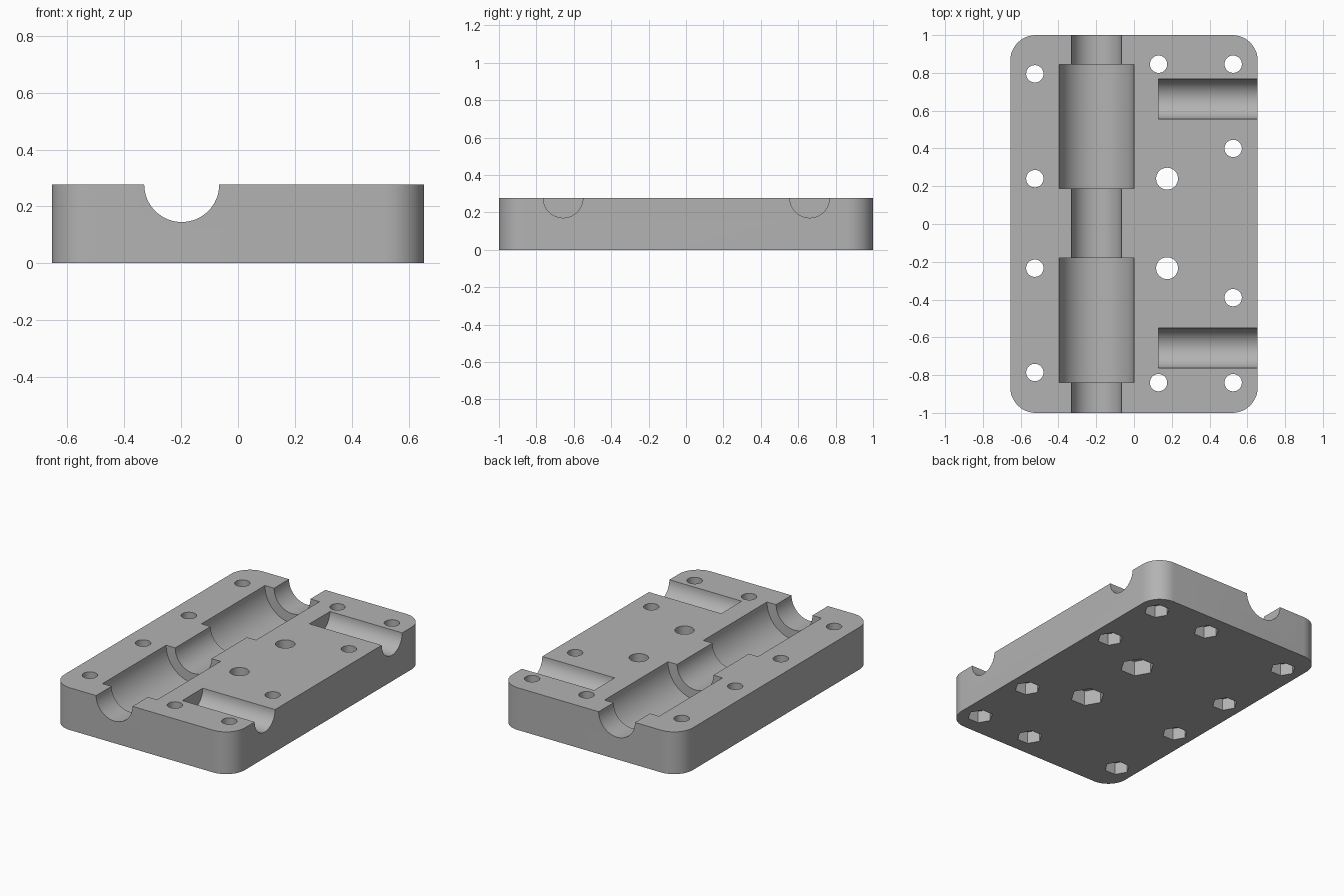
import bpy
import bmesh
import math
from mathutils import Matrix, Vector

if "Cube" in bpy.data.objects:
    bpy.data.objects.remove(bpy.data.objects["Cube"], do_unlink=True)

WIDTH, LENGTH, HEIGHT, CORNER = 1.31, 2.0, 0.277, 0.135

grey = bpy.data.materials.new("plain_grey")
grey.use_nodes = True
colour = (0.45, 0.45, 0.45, 1)
grey.diffuse_color = colour
grey.node_tree.nodes["Principled BSDF"].inputs["Base Color"].default_value = colour


def make_object(name, bm):
    bmesh.ops.recalc_face_normals(bm, faces=bm.faces)
    mesh = bpy.data.meshes.new(name)
    bm.to_mesh(mesh)
    bm.free()
    mesh.materials.append(grey)
    obj = bpy.data.objects.new(name, mesh)
    bpy.context.collection.objects.link(obj)
    return obj


def cylinder(name, start, end, radius, sides):
    """Closed cylinder running between two points."""
    start, end = Vector(start), Vector(end)
    axis = end - start
    turn = Vector((0, 0, 1)).rotation_difference(axis).to_matrix().to_4x4()
    bm = bmesh.new()
    bmesh.ops.create_cone(bm, cap_ends=True, segments=sides, radius1=radius, radius2=radius,
                          depth=axis.length, matrix=Matrix.Translation((start + end) / 2) @ turn)
    obj = make_object(name, bm)
    obj.hide_render = True
    return obj


# Block with rounded upright corners
bm = bmesh.new()
bmesh.ops.create_cube(bm, size=1, matrix=Matrix.Translation((0, 0, HEIGHT / 2))
                      @ Matrix.Diagonal((WIDTH, LENGTH, HEIGHT, 1)))
uprights = [e for e in bm.edges if abs(e.verts[0].co.z - e.verts[1].co.z) > 0.1]
bmesh.ops.bevel(bm, geom=uprights, offset=CORNER, segments=12, profile=0.5, affect='EDGES')
block = make_object("mould_block", bm)

# Long channel with two wider chambers
AXIS_X = -0.198
cutters = [cylinder("channel_cutter", (AXIS_X, -1.1, HEIGHT), (AXIS_X, 1.1, HEIGHT), 0.132, 64)]
for near, far in ((-0.84, -0.18), (0.187, 0.845)):
    cutters.append(cylinder("chamber_cutter", (AXIS_X, near, HEIGHT), (AXIS_X, far, HEIGHT), 0.198, 64))

# Side troughs open to the left edge
for y in (-0.657, 0.661):
    cutters.append(cylinder("trough_cutter", (0.13, y, HEIGHT), (0.8, y, HEIGHT), 0.106, 48))

# Bolt holes with six-sided nut pockets underneath
small = [(-0.525, y) for y in (-0.786, -0.234, 0.24, 0.795)]
small += [(0.525, y) for y in (-0.84, -0.39, 0.4, 0.846)]
small += [(0.13, -0.84), (0.13, 0.846)]
large = [(0.175, -0.234), (0.175, 0.24)]
for places, hole_radius, nut_radius, nut_depth in ((small, 0.046, 0.078, 0.08), (large, 0.058, 0.105, 0.1)):
    for x, y in places:
        cutters.append(cylinder("bolt_cutter", (x, y, -0.1), (x, y, 0.4), hole_radius, 32))
        nut = cylinder("nut_cutter", (x, y, -0.1), (x, y, nut_depth), nut_radius, 6)
        # Points of the pocket lie along x
        spin = Matrix.Translation((x, y, 0)) @ Matrix.Rotation(math.radians(30), 4, 'Z') @ Matrix.Translation((-x, -y, 0))
        nut.data.transform(spin)
        cutters.append(nut)

for cutter in cutters:
    cut = block.modifiers.new(cutter.name, 'BOOLEAN')
    cut.operation = 'DIFFERENCE'
    cut.solver = 'EXACT'
    cut.object = cutter

# Bake the cuts and drop the cutters
bpy.context.view_layer.update()
solid = block.evaluated_get(bpy.context.evaluated_depsgraph_get())
baked = bpy.data.meshes.new_from_object(solid)
block.modifiers.clear()
block.data = baked
for cutter in cutters:
    bpy.data.objects.remove(cutter, do_unlink=True)

block.data.materials.clear()
block.data.materials.append(grey)
for face in block.data.polygons:
    face.material_index = 0

bpy.ops.object.select_all(action='DESELECT')
block.select_set(True)
bpy.context.view_layer.objects.active = block
bpy.ops.object.shade_smooth_by_angle(angle=math.radians(30))
